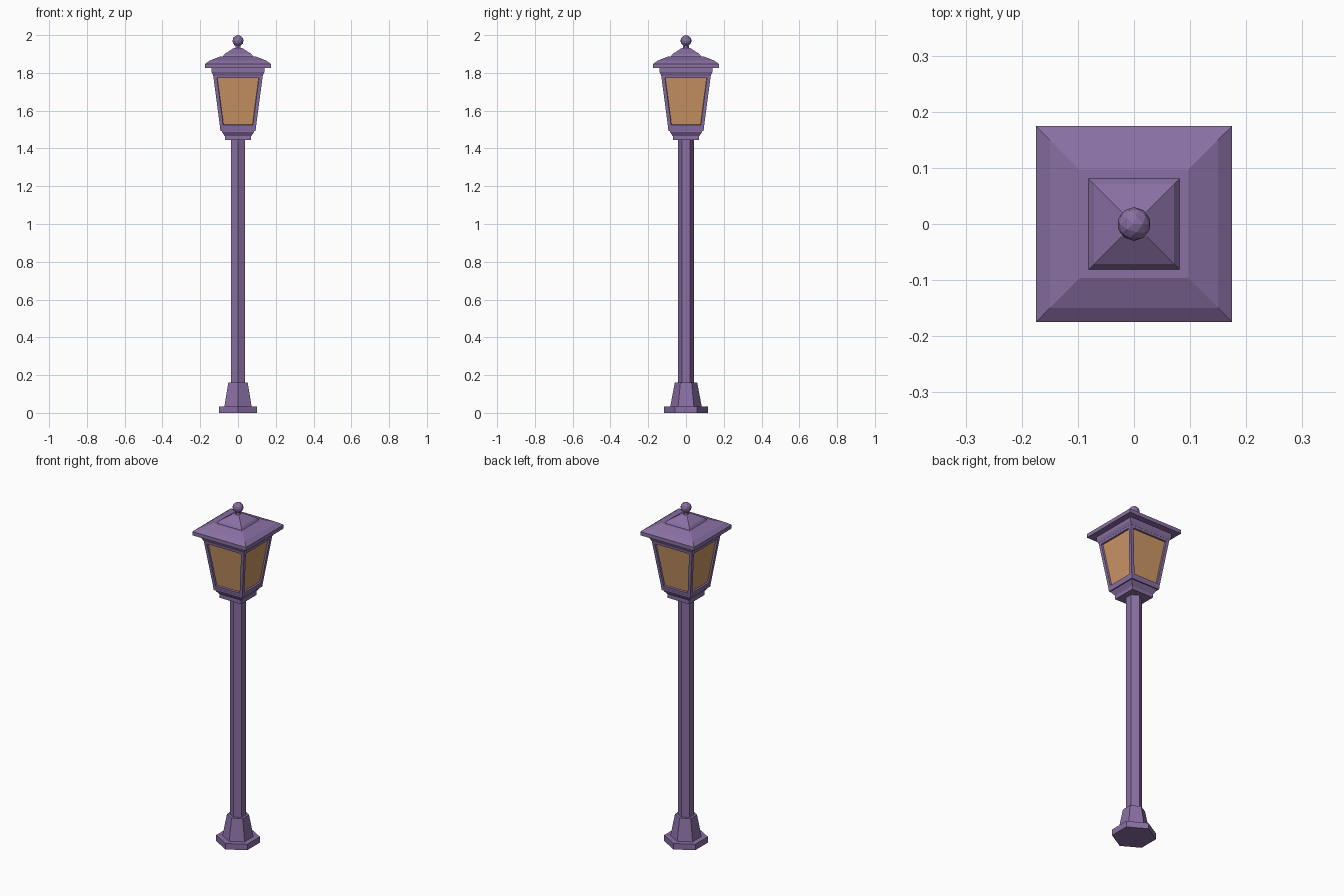
import bpy, bmesh, math

if "Cube" in bpy.data.objects:
    bpy.data.objects.remove(bpy.data.objects["Cube"])


def material(name, rgb):
    m = bpy.data.materials.new(name)
    m.diffuse_color = (*rgb, 1)
    m.use_nodes = True
    m.node_tree.nodes["Principled BSDF"].inputs["Base Color"].default_value = m.diffuse_color
    return m


PURPLE = material("purple metal", (0.25, 0.16, 0.365))
AMBER = material("amber glass", (0.60, 0.305, 0.13))


def finish(name, bm):
    me = bpy.data.meshes.new(name)
    bm.to_mesh(me)
    bm.free()
    ob = bpy.data.objects.new(name, me)
    bpy.context.collection.objects.link(ob)
    me.materials.append(PURPLE)
    me.materials.append(AMBER)
    return ob


def stack(sides, profile):
    """Closed prism through (size, z) rings: half width for squares, radius for hexagons."""
    bm = bmesh.new()
    start = math.pi / sides if sides == 4 else math.pi / 2
    k = math.sqrt(2) if sides == 4 else 1
    rings = []
    for r, z in profile:
        angles = [start + 2 * math.pi * i / sides for i in range(sides)]
        rings.append([bm.verts.new((k * r * math.cos(a), k * r * math.sin(a), z)) for a in angles])
    for lo, hi in zip(rings, rings[1:]):
        for i in range(sides):
            j = (i + 1) % sides
            bm.faces.new((lo[i], lo[j], hi[j], hi[i]))
    bm.faces.new(rings[0][::-1])
    bm.faces.new(rings[-1])
    bm.normal_update()
    return bm


# Hexagonal foot, collar and post
finish("base_plate", stack(6, [(0.117, 0), (0.117, 0.035)]))
finish("base_collar", stack(6, [(0.083, 0.035), (0.059, 0.162)]))
finish("post", stack(6, [(0.043, 0.16), (0.043, 1.45)]))

# Stepped lantern holder
finish("lantern_holder", stack(4, [(0.07, 1.445), (0.07, 1.465), (0.085, 1.487), (0.085, 1.493),
                                   (0.093, 1.493), (0.095, 1.508)]))

# Tapered lantern with recessed glass panes
bm = stack(4, [(0.094, 1.505), (0.132, 1.792)])
panes = [f for f in bm.faces if abs(f.normal.z) < 0.5]
bmesh.ops.inset_individual(bm, faces=panes, thickness=0.018, depth=0, use_even_offset=True)
bmesh.ops.inset_individual(bm, faces=panes, thickness=0.002, depth=-0.009, use_even_offset=True)
for f in panes:
    f.material_index = 1
finish("lantern", bm)
finish("lantern_top_band", stack(4, [(0.132, 1.787), (0.14, 1.805), (0.14, 1.828)]))

# Two-tier roof
finish("roof", stack(4, [(0.175, 1.825), (0.175, 1.847), (0.15, 1.865), (0.096, 1.886)]))
finish("roof_cap", stack(4, [(0.082, 1.885), (0.071, 1.9), (0.022, 1.932)]))

# Finial
finish("finial_neck", stack(6, [(0.017, 1.93), (0.013, 1.95)]))
bm = bmesh.new()
bmesh.ops.create_icosphere(bm, subdivisions=2, radius=0.03)
bmesh.ops.translate(bm, verts=bm.verts, vec=(0, 0, 1.97))
finish("finial_ball", bm)
